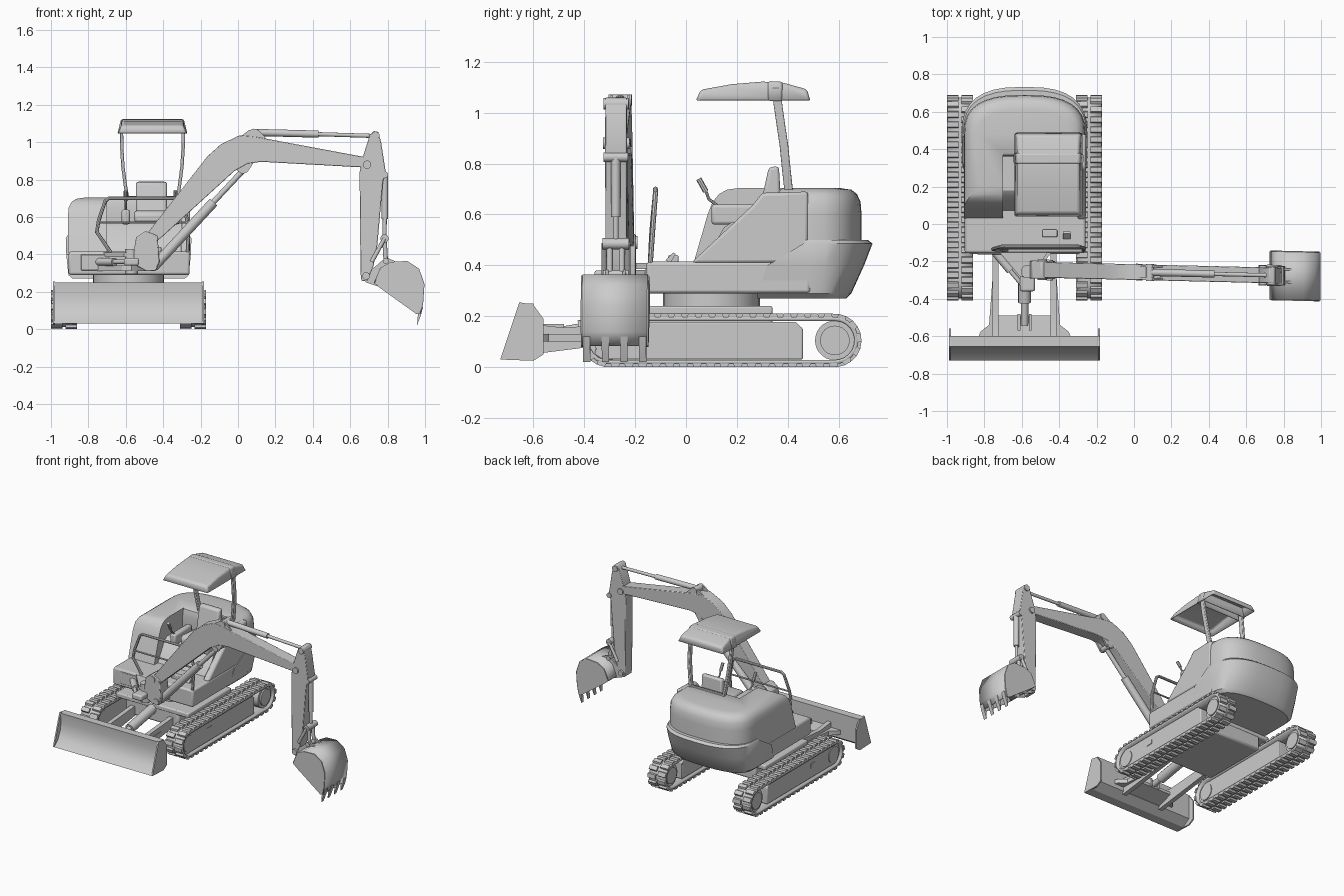
import bpy, bmesh, math
from mathutils import Vector

CX = -0.585  # centre line of the machine body


def put(axis, u, v, t):
    return {'x': (t, u, v), 'y': (u, t, v), 'z': (u, v, t)}[axis]


def add_loft(bm, rings, closed=True, caps=True):
    rows = [[bm.verts.new(p) for p in r] for r in rings]
    n = len(rows[0])
    for a, b in zip(rows, rows[1:]):
        for i in range(n if closed else n - 1):
            j = (i + 1) % n
            bm.faces.new((a[i], a[j], b[j], b[i]))
    if caps:
        bm.faces.new(rows[0])
        bm.faces.new(rows[-1])


def finish(name, bm, bevel=0, solid=0, seg=2):
    bmesh.ops.recalc_face_normals(bm, faces=bm.faces)
    me = bpy.data.meshes.new(name)
    bm.to_mesh(me)
    bm.free()
    ob = bpy.data.objects.new(name, me)
    bpy.context.collection.objects.link(ob)
    if bevel:
        m = ob.modifiers.new("bevel", 'BEVEL')
        m.width, m.segments, m.limit_method, m.angle_limit = bevel, seg, 'ANGLE', 0.6
    if solid:
        m = ob.modifiers.new("solid", 'SOLIDIFY')
        m.thickness, m.offset = solid, 0
    return ob


def loft(name, rings, **k):
    bm = bmesh.new()
    add_loft(bm, rings)
    return finish(name, bm, **k)


def prism(name, pts, axis, a, b, closed=True, caps=True, **k):
    bm = bmesh.new()
    add_loft(bm, [[put(axis, u, v, t) for u, v in pts] for t in (a, b)], closed, caps)
    return finish(name, bm, **k)


def box(name, x0, x1, y0, y1, z0, z1, **k):
    return prism(name, [(x0, y0), (x1, y0), (x1, y1), (x0, y1)], 'z', z0, z1, **k)


def cyl(name, p, q, r, n=16):
    p, q = Vector(p), Vector(q)
    rot = (q - p).to_track_quat('Z', 'Y')
    ring = [rot @ Vector((r * math.cos(2 * math.pi * i / n), r * math.sin(2 * math.pi * i / n), 0)) for i in range(n)]
    return loft(name, [[p + c for c in ring], [q + c for c in ring]])


def tube(name, pts, r):
    cu = bpy.data.curves.new(name, 'CURVE')
    cu.dimensions, cu.bevel_depth, cu.bevel_resolution, cu.use_fill_caps = '3D', r, 2, True
    sp = cu.splines.new('POLY')
    sp.points.add(len(pts) - 1)
    for c, p in zip(sp.points, pts):
        c.co = (*p, 1)
    ob = bpy.data.objects.new(name, cu)
    bpy.context.collection.objects.link(ob)
    bpy.ops.object.select_all(action='DESELECT')
    ob.select_set(True)
    bpy.context.view_layer.objects.active = ob
    bpy.ops.object.convert(target='MESH')


def plan(z, hw, yr, yf, notch=None):
    """House outline with a rounded rear, optionally cut away for the cockpit."""
    if notch:
        pts = [(CX - hw, yf), (-0.70, yf), (-0.70, notch), (CX + hw, notch)]
    else:
        pts = [(CX - hw, yf), (CX + hw, yf)]
    for i in range(17):
        t = math.pi * i / 16
        c, s = math.cos(t), math.sin(t)
        pts.append((CX + hw * math.copysign(abs(c) ** 0.75, c), 0.48 + (yr - 0.48) * abs(s) ** 0.75))
    return [(x, y, z) for x, y in pts]


# Tracks: belt, staggered lugs, frame, wheels
Y0, Y1, ZC = -0.305, 0.585, 0.105
def belt_point(s, r):
    L, A = Y1 - Y0, math.pi * 0.092
    s %= 2 * (L + A)
    if s < L:
        return Vector((Y0 + s, ZC - r))
    if s < L + A:
        t = (s - L) / 0.092 - math.pi / 2
        return Vector((Y1 + r * math.cos(t), ZC + r * math.sin(t)))
    if s < 2 * L + A:
        return Vector((Y1 - (s - L - A), ZC + r))
    t = (s - 2 * L - A) / 0.092 + math.pi / 2
    return Vector((Y0 + r * math.cos(t), ZC + r * math.sin(t)))

PER = 2 * (Y1 - Y0 + math.pi * 0.092)
for side, s in (("left", -1), ("right", 1)):
    x = CX + s * 0.345
    prism(side + "_track_belt", [belt_point(PER * i / 88, 0.085) for i in range(88)], 'x',
          x - 0.066, x + 0.066, caps=False, solid=0.016)
    bm = bmesh.new()
    N = 44
    for i in range(N):
        for a, b, off in ((-0.07, -0.008, 0), (0.008, 0.07, 0.5)):
            c = PER * (i + off) / N
            prof = [belt_point(c + d, r) for d, r in ((-0.019, 0.09), (0.019, 0.09), (0.013, 0.105), (-0.013, 0.105))]
            add_loft(bm, [[put('x', u, v, x + t) for u, v in prof] for t in (a, b)])
    finish(side + "_track_lugs", bm)
    prism(side + "_track_frame", [(-0.36, 0.05), (-0.33, 0.03), (0.46, 0.03), (0.46, 0.15), (0.43, 0.178), (-0.33, 0.178)],
          'x', x - 0.05, x + 0.05, bevel=0.006)
    xo = x + s * 0.05
    box(side + "_frame_pocket", xo - 0.004, xo + 0.004, -0.09, -0.04, 0.105, 0.135)
    for nm, y in (("idler", Y0), ("sprocket", Y1)):
        cyl(f"{side}_{nm}", (x - 0.045, y, ZC), (x + 0.045, y, ZC), 0.078, 28)
        cyl(f"{side}_{nm}_hub", (x - 0.055, y, ZC), (x + 0.055, y, ZC), 0.058, 24)

# Undercarriage centre and slew ring
box("centre_frame", -0.80, -0.37, -0.16, 0.34, 0.11, 0.22, bevel=0.015)
box("centre_cover", -0.88, -0.29, -0.16, 0.34, 0.205, 0.24, bevel=0.008)
cyl("slew_ring", (CX, 0.1, 0.23), (CX, 0.1, 0.30), 0.19, 32)

# Dozer blade with arms, gussets and lift cylinder
prism("blade", [(-0.73, 0.03), (-0.685, 0.07), (-0.66, 0.12), (-0.65, 0.18), (-0.655, 0.25), (-0.60, 0.25), (-0.60, 0.07),
                (-0.66, 0.03)], 'x', -0.985, -0.185)
for s in (-1, 1):
    x = CX + s * 0.398
    prism("blade_end_plate", [(-0.73, 0.03), (-0.655, 0.255), (-0.60, 0.245), (-0.56, 0.19), (-0.56, 0.05), (-0.60, 0.025)],
          'x', x - 0.005, x + 0.005)
    x = CX + s * 0.155
    prism("blade_arm", [(-0.61, 0.05), (-0.61, 0.17), (-0.48, 0.155), (-0.15, 0.18), (-0.15, 0.11), (-0.45, 0.07)],
          'x', x - 0.016, x + 0.016)
    prism("blade_gusset", [(x, -0.61), (x + s * 0.095, -0.61), (x + s * 0.08, -0.575), (x + s * 0.035, -0.54),
                           (x + s * 0.015, -0.27), (x, -0.27)], 'z', 0.10, 0.13)
prism("blade_cross_plate", [(-0.61, 0.14), (-0.49, 0.13), (-0.49, 0.11), (-0.61, 0.07)], 'x', CX - 0.16, CX + 0.16)
cyl("blade_cylinder", (CX, -0.42, 0.15), (CX, -0.14, 0.20), 0.034)
cyl("blade_cylinder_rod", (CX, -0.54, 0.13), (CX, -0.40, 0.155), 0.02)
for s in (-1, 1):
    box("blade_cylinder_lug", CX + s * 0.03 - 0.007, CX + s * 0.03 + 0.007, -0.57, -0.48, 0.11, 0.17)

# House: platform, counterweight, hood with cockpit cut-out
box("platform", -0.905, -0.258, -0.155, 0.49, 0.29, 0.415, bevel=0.012)
loft("counterweight", [plan(*r) for r in ((0.27, 0.30, 0.63, 0.28), (0.29, 0.322, 0.65, 0.28), (0.40, 0.333, 0.70, 0.32),
                                        (0.485, 0.336, 0.733, 0.46), (0.50, 0.328, 0.715, 0.47))])
loft("hood", [plan(*r, nt) for r, nt in (((0.41, 0.325, 0.69, 0.03), 0.36), ((0.60, 0.325, 0.69, 0.085), 0.36),
     ((0.65, 0.320, 0.686, 0.105), 0.36), ((0.68, 0.305, 0.672, 0.13), 0.365), ((0.697, 0.28, 0.65, 0.16), 0.37),
     ((0.703, 0.24, 0.61, 0.20), 0.38))])
prism("side_panel", [(0.02, 0.41), (0.26, 0.635), (0.30, 0.685), (0.48, 0.69), (0.48, 0.41)], 'x', -0.305, -0.256, bevel=0.012)
box("front_hatch", -0.84, -0.69, -0.162, -0.15, 0.315, 0.40, bevel=0.004)

# Cockpit: seat, armrests, levers, pedals, guard rail
prism("seat_pedestal", [(0.07, 0.41), (0.15, 0.55), (0.18, 0.57), (0.38, 0.57), (0.38, 0.41)], 'x', -0.70, -0.30)
prism("seat_cushion", [(0.12, 0.57), (0.12, 0.62), (0.15, 0.635), (0.34, 0.62), (0.34, 0.57)], 'x', -0.555, -0.37, bevel=0.015)
prism("seat_back", [(0.285, 0.60), (0.325, 0.785), (0.365, 0.79), (0.375, 0.62), (0.36, 0.60)], 'x', -0.545, -0.38, bevel=0.014)
for x in (-0.60, -0.335):
    box("armrest_console", x - 0.022, x + 0.022, 0.10, 0.30, 0.56, 0.64, bevel=0.012)
    tube("lever", [(x, 0.13, 0.63), (x, 0.09, 0.66), (x, 0.075, 0.70)], 0.006)
    tube("lever_grip", [(x, 0.078, 0.69), (x, 0.05, 0.74)], 0.011)
box("foot_pedal_block", -0.49, -0.41, -0.07, -0.03, 0.41, 0.44, bevel=0.005)
prism("pedal", [(-0.08, 0.42), (-0.05, 0.45), (-0.04, 0.445), (-0.06, 0.41)], 'x', -0.38, -0.34)
tube("guard_rail", [(-0.68, -0.14, 0.41), (-0.755, -0.135, 0.52), (-0.745, -0.13, 0.58), (-0.71, -0.12, 0.685), (-0.69, -0.12, 0.70),
                    (-0.32, -0.12, 0.70), (-0.295, -0.12, 0.685), (-0.265, -0.13, 0.55), (-0.27, -0.14, 0.41)], 0.01)
tube("guard_rail_crossbar", [(-0.745, -0.13, 0.57), (-0.27, -0.13, 0.57)], 0.006)

# Canopy: hollow roof shell, band and curved posts
for nm, a in (("canopy_roof", 0), ("canopy_band", 0.004)):
    prof = [(0.04, 1.05), (0.058, 1.09), (0.18, 1.112), (0.30, 1.122), (0.38, 1.118), (0.475, 1.092), (0.488, 1.05)]
    if a:
        prof = [(0.32, 1.048), (0.32, 1.124), (0.38, 1.122), (0.38, 1.048)]
    ob = prism(nm, prof, 'x', -0.64 - a, -0.275 + a)
    bm = bmesh.new()
    bm.from_mesh(ob.data)
    bm.faces.ensure_lookup_table()
    bmesh.ops.delete(bm, geom=[f for f in bm.faces if f.normal.z < -0.9], context='FACES')
    for v in bm.verts:
        if v.co.z > 1.06:
            v.co.x = -0.4575 + (v.co.x + 0.4575) * 0.9
    bm.to_mesh(ob.data)
    bm.free()
    m = ob.modifiers.new("bevel", 'BEVEL')
    m.width, m.segments, m.limit_method, m.angle_limit = 0.012, 3, 'ANGLE', 0.6
    m = ob.modifiers.new("solid", 'SOLIDIFY')
    m.thickness = 0.006
for s in (-1, 1):
    rings = []
    for w, y, z in ((0.13, 0.405, 0.68), (0.145, 0.395, 0.77), (0.158, 0.385, 0.87), (0.164, 0.37, 0.97), (0.166, 0.352, 1.10)):
        x = -0.4575 + s * w
        rings.append([(x + i * 0.009, y + j * 0.017, z) for i, j in ((-1, -1), (1, -1), (1, 1), (-1, 1))])
    loft("canopy_post", rings, bevel=0.004)
tube("canopy_foot_bar", [(-0.60, 0.405, 0.70), (-0.315, 0.405, 0.70)], 0.012)

# Swing post at the front of the platform
prism("swing_mount", [(-0.76, -0.15), (-0.62, -0.29), (-0.57, -0.30), (-0.53, -0.27), (-0.44, -0.15)], 'z', 0.31, 0.34)
prism("swing_mount_top", [(-0.72, -0.15), (-0.61, -0.28), (-0.57, -0.29), (-0.54, -0.27), (-0.46, -0.15)], 'z', 0.385, 0.41)
cyl("swing_pin", (-0.57, -0.255, 0.295), (-0.57, -0.255, 0.43), 0.035)
cyl("swing_cylinder", (-0.76, -0.13, 0.36), (-0.66, -0.25, 0.36), 0.022)
cyl("swing_cylinder_rod", (-0.67, -0.24, 0.36), (-0.585, -0.34, 0.36), 0.012)
box("swing_lug", -0.61, -0.53, -0.36, -0.25, 0.34, 0.38, bevel=0.01)

# Digging gear, drawn around y = 0 and moved onto its slanted line afterwards
gear = []
def G(*a, **k):
    gear.append(prism(*a, **k))
def rod(name, p, q, r, y=0):
    gear.append(cyl(name, (p[0], y, p[1]), (q[0], y, q[1]), r))
def pin(name, x, z, r, h):
    gear.append(cyl(name, (x, -h, z), (x, h, z), r))

G("boom_bracket", [(-0.545, 0.49), (-0.495, 0.525), (-0.43, 0.50), (-0.42, 0.36), (-0.44, 0.31), (-0.49, 0.31), (-0.56, 0.35),
                   (-0.555, 0.43)], 'y', -0.048, 0.048, bevel=0.006)
G("boom", [(-0.495, 0.50), (-0.163, 0.925), (-0.09, 0.99), (0.01, 1.037), (0.09, 1.03), (0.68, 0.92), (0.67, 0.865), (0.125, 0.895),
           (0.05, 0.885), (-0.02, 0.845), (-0.08, 0.79), (-0.41, 0.49), (-0.45, 0.46)], 'y', -0.042, 0.042, bevel=0.004)
for y in (-0.034, 0.034):
    a, b = y - 0.006, y + 0.006
    G("boom_top_lug", [(0.0, 1.02), (0.06, 1.065), (0.10, 1.07), (0.12, 1.055), (0.16, 1.01)], 'y', a, b)
    G("boom_lower_lug", [(-0.02, 0.86), (0.02, 0.83), (0.05, 0.84), (0.09, 0.90)], 'y', a, b)
    G("bucket_lug", [(0.66, 0.28), (0.685, 0.25), (0.76, 0.225), (0.86, 0.355), (0.79, 0.385), (0.74, 0.34)], 'y', a, b)
    rod("arm_link", (0.715, 0.36), (0.783, 0.485), 0.011, y * 1.35)
    rod("bucket_link", (0.79, 0.365), (0.783, 0.485), 0.012, y * 0.7)
rod("boom_cylinder", (-0.45, 0.335), (-0.13, 0.68), 0.027)
rod("boom_cylinder_rod", (-0.15, 0.66), (0.028, 0.85), 0.015)
rod("arm_cylinder", (0.09, 1.052), (0.43, 1.043), 0.019)
rod("arm_cylinder_rod", (0.42, 1.043), (0.735, 1.033), 0.011)
rod("bucket_cylinder", (0.785, 0.83), (0.785, 0.59), 0.018)
rod("bucket_cylinder_rod", (0.785, 0.60), (0.783, 0.485), 0.011)
G("arm", [(0.705, 1.04), (0.725, 1.06), (0.75, 1.055), (0.765, 1.0), (0.79, 0.84), (0.775, 0.79), (0.745, 0.45), (0.725, 0.34),
          (0.69, 0.255), (0.66, 0.26), (0.655, 0.30), (0.65, 0.84), (0.67, 0.93)], 'y', -0.042, 0.042, bevel=0.004)
for x, z, r, h in ((-0.455, 0.335, 0.022, 0.055), (-0.49, 0.49, 0.025, 0.055), (0.028, 0.85, 0.018, 0.045), (0.085, 1.05, 0.022, 0.046),
                   (0.735, 1.035, 0.022, 0.05), (0.69, 0.88, 0.022, 0.052), (0.785, 0.825, 0.018, 0.048),
                   (0.783, 0.485, 0.022, 0.052), (0.685, 0.285, 0.02, 0.055), (0.79, 0.365, 0.016, 0.05)):
    pin("pivot_pin", x, z, r, h)

# Bucket: bent shell, side plates, teeth
shell = [(0.73, 0.245), (0.765, 0.325), (0.82, 0.355), (0.905, 0.36), (0.965, 0.32), (0.992, 0.24), (0.985, 0.14), (0.972, 0.085)]
G("bucket_shell", shell, 'y', -0.128, 0.128, closed=False, caps=False, solid=0.01)
for s in (-1, 1):
    G("bucket_side", shell + [(0.955, 0.08), (0.76, 0.22)], 'y', s * 0.128 - 0.005, s * 0.128 + 0.005)
for i in range(4):
    y = -0.11 + i * 0.0733
    G("bucket_tooth", [(0.99, 0.12), (0.965, 0.12), (0.962, 0.08), (0.957, 0.02), (0.978, 0.075)], 'y', y - 0.014, y + 0.014)
for ob in gear:
    for v in ob.data.vertices:
        v.co.y += -0.245 - 0.024 * (v.co.x + 0.5)

# Smooth the round parts, keep edges crisp
bpy.ops.object.select_all(action='SELECT')
bpy.context.view_layer.objects.active = gear[0]
bpy.ops.object.shade_smooth_by_angle(angle=math.radians(32))
